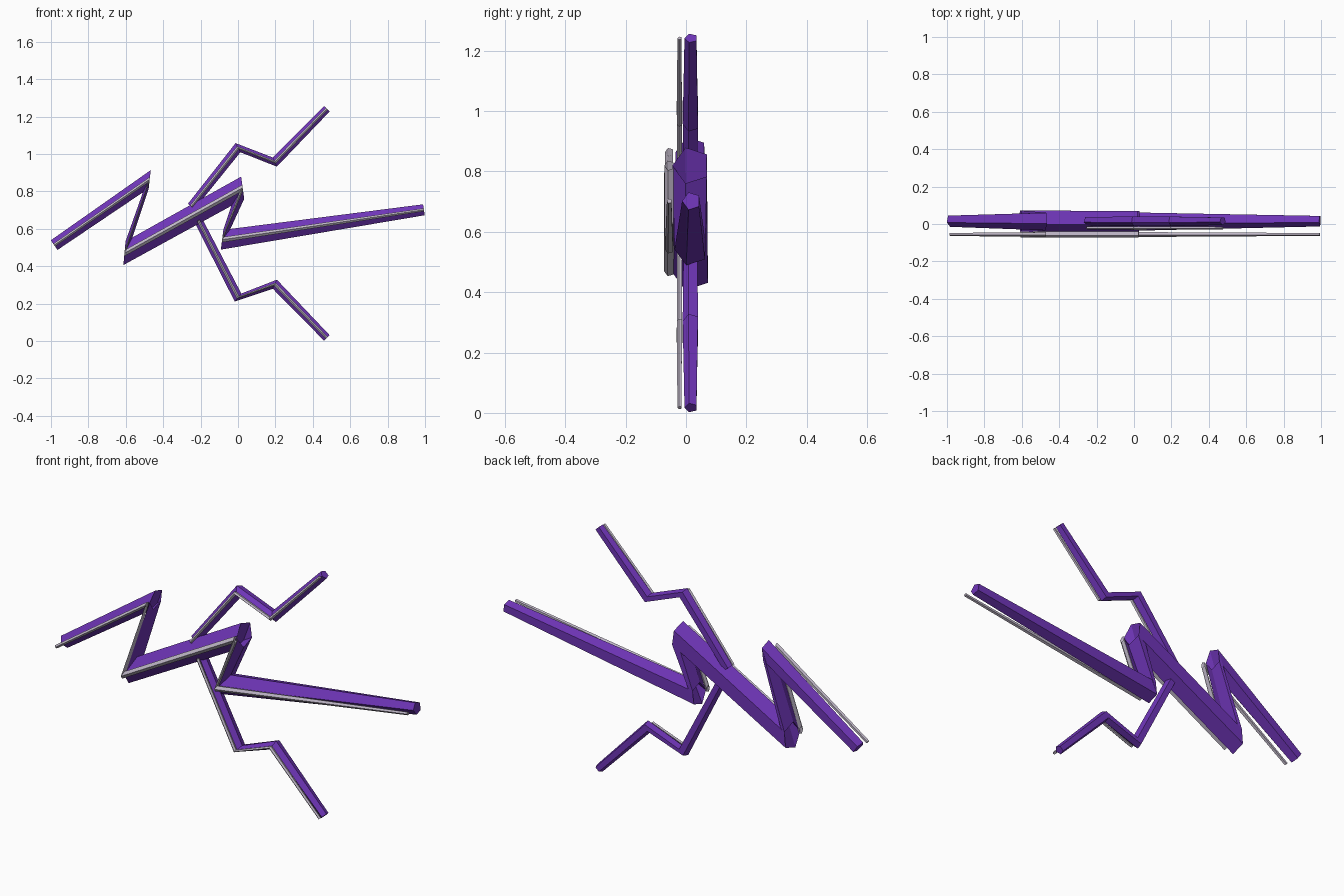
import bpy, bmesh, math
from mathutils import Vector

if "Cube" in bpy.data.objects:
    bpy.data.objects.remove(bpy.data.objects["Cube"])

SIDES = 5


def material(name, rgb):
    m = bpy.data.materials.new(name)
    m.diffuse_color = (*rgb, 1.0)
    m.use_nodes = True
    m.node_tree.nodes["Principled BSDF"].inputs["Base Color"].default_value = m.diffuse_color
    return m


purple = material("purple", (0.16, 0.036, 0.48))
silver = material("pale_silver", (0.53, 0.48, 0.58))


def tube(name, path, y, scale, mat):
    """Five-sided tapered tube along (x, z, radius) points, one corner facing the front."""
    bm = bmesh.new()
    pts = [Vector((x, y, z)) for x, z, r in path]
    rings = []
    for i, p in enumerate(pts):
        # ring is square to the line joining the neighbouring points
        t = (pts[min(i + 1, len(pts) - 1)] - pts[max(i - 1, 0)]).normalized()
        side = Vector((-t.z, 0, t.x))
        ring = []
        for k in range(SIDES):
            a = 2 * math.pi * k / SIDES
            off = side * math.sin(a) - Vector((0, 1, 0)) * math.cos(a)
            ring.append(bm.verts.new(p + off * path[i][2] * scale))
        rings.append(ring)
    for a, b in zip(rings, rings[1:]):
        for k in range(SIDES):
            n = (k + 1) % SIDES
            bm.faces.new((a[k], a[n], b[n], b[k]))
    bm.faces.new(rings[0])
    bm.faces.new(rings[-1])
    bmesh.ops.recalc_face_normals(bm, faces=bm.faces)
    mesh = bpy.data.meshes.new(name)
    bm.to_mesh(mesh)
    bm.free()
    mesh.materials.append(mat)
    obj = bpy.data.objects.new(name, mesh)
    bpy.context.collection.objects.link(obj)


# Paths as (x, z, radius)
main_bolt = [(-0.983, 0.513, 0.033), (-0.472, 0.865, 0.052), (-0.607, 0.470, 0.067),
             (0.025, 0.820, 0.063), (-0.085, 0.542, 0.056), (0.994, 0.702, 0.031)]
upper_branch = [(-0.25, 0.72, 0.024), (0.0, 1.034, 0.029),
                (0.197, 0.957, 0.028), (0.475, 1.242, 0.022)]
lower_branch = [(-0.212, 0.645, 0.024), (0.0, 0.233, 0.029),
                (0.197, 0.304, 0.028), (0.475, 0.017, 0.022)]

# Main bolt with its bright core in front
tube("main_bolt", main_bolt, 0.018, 1.0, purple)
tube("main_core", main_bolt, -0.055, 0.27, silver)

# Side branches with thinner cores
for name, path in (("upper_branch", upper_branch), ("lower_branch", lower_branch)):
    tube(name, path, 0.017, 1.0, purple)
    tube(name + "_core", path, -0.021, 0.34, silver)
